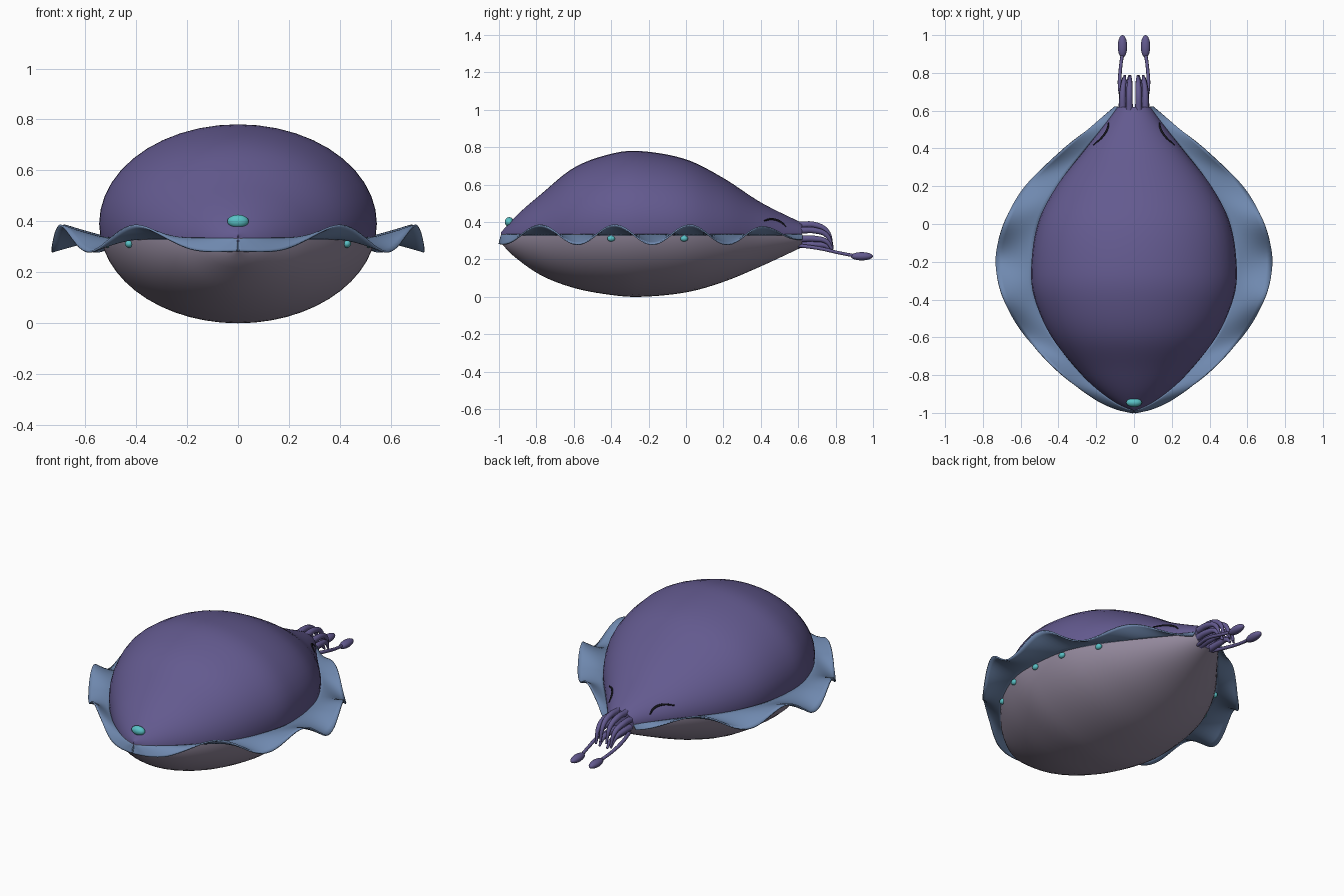
import bpy, bmesh, math
from mathutils import Vector

if "Cube" in bpy.data.objects:
    bpy.data.objects.remove(bpy.data.objects["Cube"])


def material(name, rgb):
    m = bpy.data.materials.new(name)
    m.diffuse_color = (*rgb, 1)
    m.use_nodes = True
    m.node_tree.nodes["Principled BSDF"].inputs["Base Color"].default_value = m.diffuse_color
    return m


PURPLE = material("purple skin", (0.125, 0.102, 0.275))
MAUVE = material("mauve belly", (0.29, 0.245, 0.33))
BLUE = material("blue fin", (0.16, 0.25, 0.43))
TEAL = material("teal spot", (0.10, 0.53, 0.56))
BLACK = material("black eyelid", (0.008, 0.008, 0.012))

# Profiles along the body: (y, value)
WIDTH = [(-0.99, 0.0), (-0.96, 0.075), (-0.9, 0.165), (-0.8, 0.275), (-0.6, 0.435), (-0.4, 0.525),
         (-0.25, 0.545), (0, 0.51), (0.2, 0.41), (0.4, 0.255), (0.52, 0.16), (0.62, 0.085)]
TOP = [(-0.99, 0.345), (-0.89, 0.45), (-0.78, 0.545), (-0.6, 0.69), (-0.4, 0.765), (-0.25, 0.78),
       (0, 0.735), (0.2, 0.635), (0.4, 0.505), (0.62, 0.395)]
BOTTOM = [(-0.99, 0.29), (-0.93, 0.225), (-0.78, 0.118), (-0.6, 0.048), (-0.4, 0.01), (-0.25, 0.0),
          (0, 0.024), (0.2, 0.08), (0.4, 0.163), (0.62, 0.265)]
FIN = [(-1.0, 0.0), (-0.98, 0.09), (-0.93, 0.2), (-0.8, 0.38), (-0.6, 0.57), (-0.4, 0.69),
       (-0.2, 0.732), (0, 0.69), (0.2, 0.575), (0.4, 0.37), (0.52, 0.22), (0.62, 0.1)]
SEAM = 0.335


def sample(pts, y):
    """Smooth cubic interpolation through the profile points."""
    y = min(max(y, pts[0][0]), pts[-1][0])
    n = len(pts)

    def slope(i):
        a, b = pts[max(i - 1, 0)], pts[min(i + 1, n - 1)]
        return (b[1] - a[1]) / (b[0] - a[0])
    i = 0
    while i < n - 2 and y > pts[i + 1][0]:
        i += 1
    (x0, v0), (x1, v1) = pts[i], pts[i + 1]
    h = x1 - x0
    t = (y - x0) / h
    return ((2*t**3 - 3*t**2 + 1) * v0 + (t**3 - 2*t**2 + t) * h * slope(i)
            + (3*t**2 - 2*t**3) * v1 + (t**3 - t**2) * h * slope(i + 1))


def section(y):
    t, b = sample(TOP, y), sample(BOTTOM, y)
    return sample(WIDTH, y), (t + b) / 2, (t - b) / 2


def spaced(a, b, n):
    return [a + (b - a) * (1 - math.cos(math.pi * i / n)) / 2 for i in range(n + 1)]


def finish(name, bm, mats, angle=40):
    bmesh.ops.recalc_face_normals(bm, faces=bm.faces)
    me = bpy.data.meshes.new(name)
    bm.to_mesh(me)
    bm.free()
    for m in mats:
        me.materials.append(m)
    ob = bpy.data.objects.new(name, me)
    bpy.context.collection.objects.link(ob)
    bpy.context.view_layer.objects.active = ob
    ob.select_set(True)
    bpy.ops.object.shade_smooth_by_angle(angle=math.radians(angle))
    ob.select_set(False)
    return ob


# Body: elliptical rings with a vertex row on the colour seam
def build_body():
    bm = bmesh.new()
    half = 24
    rings = []
    for y in spaced(-0.99, 0.62, 60):
        w, c, h = section(y)
        w = max(w, 0.002)
        s = math.asin(max(-0.9, min(0.9, (SEAM - c) / h)))
        angles = [s + (math.pi - 2*s) * i / half for i in range(half)]
        angles += [math.pi - s + (math.pi + 2*s) * i / half for i in range(half)]
        rings.append([bm.verts.new((w * math.cos(a), y, c + h * math.sin(a))) for a in angles])
    for r0, r1 in zip(rings, rings[1:]):
        for i in range(2 * half):
            j = (i + 1) % (2 * half)
            f = bm.faces.new((r0[i], r0[j], r1[j], r1[i]))
            f.material_index = 0 if i < half else 1
    bm.faces.new(rings[0])
    bm.faces.new(rings[-1])
    finish("body", bm, [PURPLE, MAUVE])


# Rippled fins, one for each side
def build_fin(name, side):
    bm = bmesh.new()
    cols = 7
    rows = []
    for y in spaced(-1.0, 0.62, 110):
        w, c, h = section(y)
        inner = w * math.sqrt(max(0, 1 - ((SEAM - c) / h) ** 2)) * 0.985
        outer = max(sample(FIN, y), inner + 0.002) if y > -0.999 else 0.002
        wave = 0.052 * math.cos(math.tau * (y - 0.02) / 0.4)
        if y > 0.3:
            wave *= 1 - 0.5 * (y - 0.3) / 0.32
        row = []
        for k in range(cols + 1):
            u = k / cols
            yy = y + (1 - u) * max(0, -0.985 - y)
            row.append(bm.verts.new((side * (inner + (outer - inner) * u), yy,
                                     SEAM - 0.003 + wave * u ** 1.2)))
        rows.append(row)
    for r0, r1 in zip(rows, rows[1:]):
        for k in range(cols):
            bm.faces.new((r0[k], r0[k + 1], r1[k + 1], r1[k]))
    ob = finish(name, bm, [BLUE], 60)
    mod = ob.modifiers.new("thickness", 'SOLIDIFY')
    mod.thickness = 0.008
    mod.offset = 0


def tube(name, pts, radii, thick, mat):
    cu = bpy.data.curves.new(name, 'CURVE')
    cu.dimensions = '3D'
    cu.bevel_depth = thick
    cu.bevel_resolution = 3
    cu.resolution_u = 8
    cu.use_fill_caps = True
    sp = cu.splines.new('BEZIER')
    sp.bezier_points.add(len(pts) - 1)
    for bp, p, r in zip(sp.bezier_points, pts, radii):
        bp.co = p
        bp.radius = r
        bp.handle_left_type = bp.handle_right_type = 'AUTO'
    cu.materials.append(mat)
    bpy.context.collection.objects.link(bpy.data.objects.new(name, cu))


def ball(name, loc, size, mat):
    bm = bmesh.new()
    bmesh.ops.create_uvsphere(bm, u_segments=20, v_segments=12, radius=1)
    bmesh.ops.scale(bm, vec=Vector(size), verts=bm.verts)
    bmesh.ops.translate(bm, vec=Vector(loc), verts=bm.verts)
    finish(name, bm, [mat], 60)


build_body()
for side, label in ((1, "right"), (-1, "left")):
    build_fin(label + "_fin", side)

    # Closed eyelid line resting on the skin
    pts = []
    for x, y in ((0.135, 0.535), (0.14, 0.505), (0.168, 0.46), (0.215, 0.418)):
        w, c, h = section(y)
        pts.append((side * x, y, c + h * math.sqrt(max(0.02, 1 - (x / w) ** 2)) + 0.001))
    tube(label + "_eyelid", pts, (0.6, 1, 1, 0.6), 0.006, BLACK)

    # Row of spots under the fin
    for i, y in enumerate((0.19, -0.01, -0.2, -0.4, -0.6)):
        w, c, h = section(y)
        x = w * math.sqrt(1 - ((0.31 - c) / h) ** 2)
        ball(f"{label}_spot_{i + 1}", (side * x, y, 0.312), (0.016, 0.021, 0.016), TEAL)

    # Short arms that droop at the tips
    for i, deg in enumerate((68, 25, -20, -62)):
        a = math.radians(deg)
        x, z = side * 0.066 * math.cos(a), 0.33 + 0.058 * math.sin(a)
        tip = 0.265 + 0.25 * (z - 0.33)
        tube(f"{label}_arm_{i + 1}",
             [(x, 0.60, z), (x, 0.69, z), (x * 0.9, 0.752, z * 0.7 + tip * 0.3), (x * 0.8, 0.785, tip - 0.015)],
             (1, 0.9, 0.7, 0.3), 0.019, PURPLE)

    # Long tentacle with a club at the end
    tube(label + "_tentacle",
         [(side * 0.05, 0.60, 0.275), (side * 0.075, 0.72, 0.258), (side * 0.072, 0.82, 0.235),
          (side * 0.06, 0.91, 0.218)], (1, 1, 0.9, 0.9), 0.010, PURPLE)
    ball(label + "_club", (side * 0.061, 0.94, 0.217), (0.025, 0.06, 0.022), PURPLE)

# Large spot near the tail tip
ball("tail_spot", (0, -0.945, 0.400), (0.042, 0.024, 0.026), TEAL)
